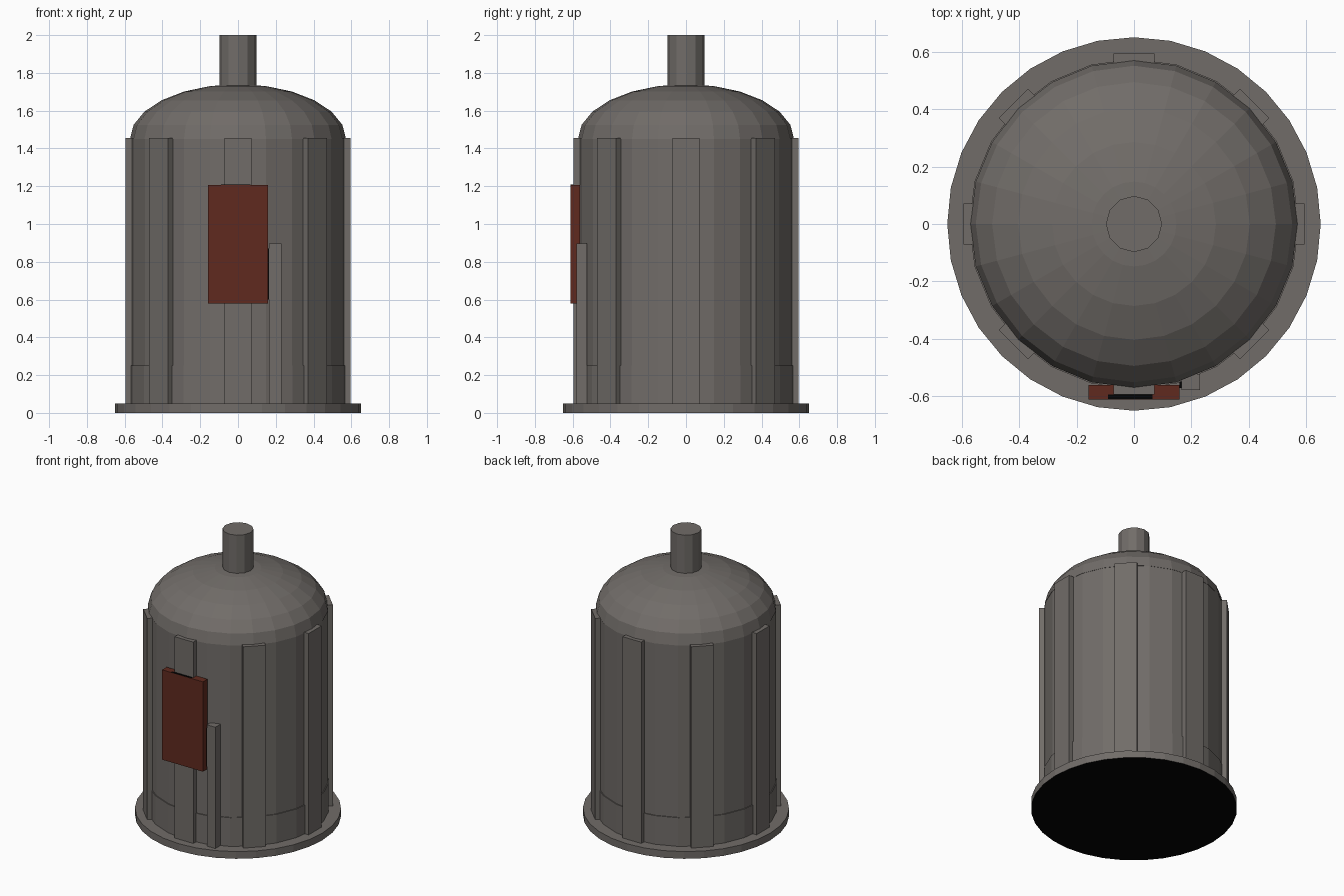
import bpy, math
from mathutils import Matrix

if "Cube" in bpy.data.objects:
    bpy.data.objects.remove(bpy.data.objects["Cube"])


def material(name, rgb):
    m = bpy.data.materials.new(name)
    m.diffuse_color = (*rgb, 1)
    m.use_nodes = True
    m.node_tree.nodes["Principled BSDF"].inputs["Base Color"].default_value = m.diffuse_color
    return m


STEEL = material("warm grey steel", (0.165, 0.151, 0.140))
RUST = material("rust red", (0.117, 0.023, 0.0135))
BLACK = material("soot black", (0.001, 0.001, 0.001))


def add_mesh(name, verts, faces, mat):
    me = bpy.data.meshes.new(name)
    me.from_pydata(verts, [], faces)
    me.materials.append(mat)
    ob = bpy.data.objects.new(name, me)
    bpy.context.collection.objects.link(ob)
    return ob


def lathe(name, profile, sides, mat):
    """Closed flat-faced solid from (radius, z) points, bottom to top."""
    verts = [(r * math.cos(2 * math.pi * i / sides),
              r * math.sin(2 * math.pi * i / sides), z)
             for r, z in profile for i in range(sides)]
    faces = [tuple(reversed(range(sides)))]
    for k in range(len(profile) - 1):
        for i in range(sides):
            a, b = k * sides + i, k * sides + (i + 1) % sides
            faces.append((a, b, b + sides, a + sides))
    last = (len(profile) - 1) * sides
    faces.append(tuple(range(last, last + sides)))
    return add_mesh(name, verts, faces, mat)


def box(name, lo, hi, mat, turn=0.0):
    verts = [(x, y, z) for x in (lo[0], hi[0]) for y in (lo[1], hi[1])
             for z in (lo[2], hi[2])]
    faces = [(0, 1, 3, 2), (4, 6, 7, 5), (0, 4, 5, 1),
             (2, 3, 7, 6), (0, 2, 6, 4), (1, 5, 7, 3)]
    ob = add_mesh(name, verts, faces, mat)
    ob.data.transform(Matrix.Rotation(turn, 4, 'Z'))
    return ob


# Base plate with a black underside
base = lathe("base_plate", [(0.652, 0), (0.652, 0.05)], 32, STEEL)
base.data.materials.append(BLACK)
for p in base.data.polygons:
    if p.normal.z < -0.5:
        p.material_index = 1

# Tank wall and lower band
lathe("tank_wall", [(0.57, 0.04), (0.57, 1.455)], 24, STEEL)
lathe("lower_band", [(0.576, 0.04), (0.576, 0.25)], 24, STEEL)

# Flattened dome with rings every 15 degrees
dome = [(0.572 * math.cos(math.radians(a)), 1.45 + 0.29 * math.sin(math.radians(a)))
        for a in range(0, 90, 15)] + [(0.001, 1.74)]
lathe("dome", dome, 24, STEEL)

# Outlet pipe on top
lathe("outlet_pipe", [(0.098, 1.70), (0.098, 2.0)], 12, STEEL)

# Eight vertical ribs around the wall
for i in range(8):
    box(f"rib_{i + 1}", (-0.072, -0.596, 0.04), (0.072, -0.53, 1.455),
        STEEL, i * math.pi / 4)

# Front door panel, its dark top seam, and the post beside it
box("door_panel", (-0.158, -0.612, 0.58), (0.158, -0.562, 1.207), RUST)
box("door_top_seam", (-0.09, -0.611, 1.2), (0.065, -0.596, 1.208), BLACK)
box("side_post", (0.165, -0.579, 0.04), (0.23, -0.523, 0.897), STEEL)
box("post_gap", (0.158, -0.572, 0.6), (0.165, -0.55, 0.87), BLACK)
